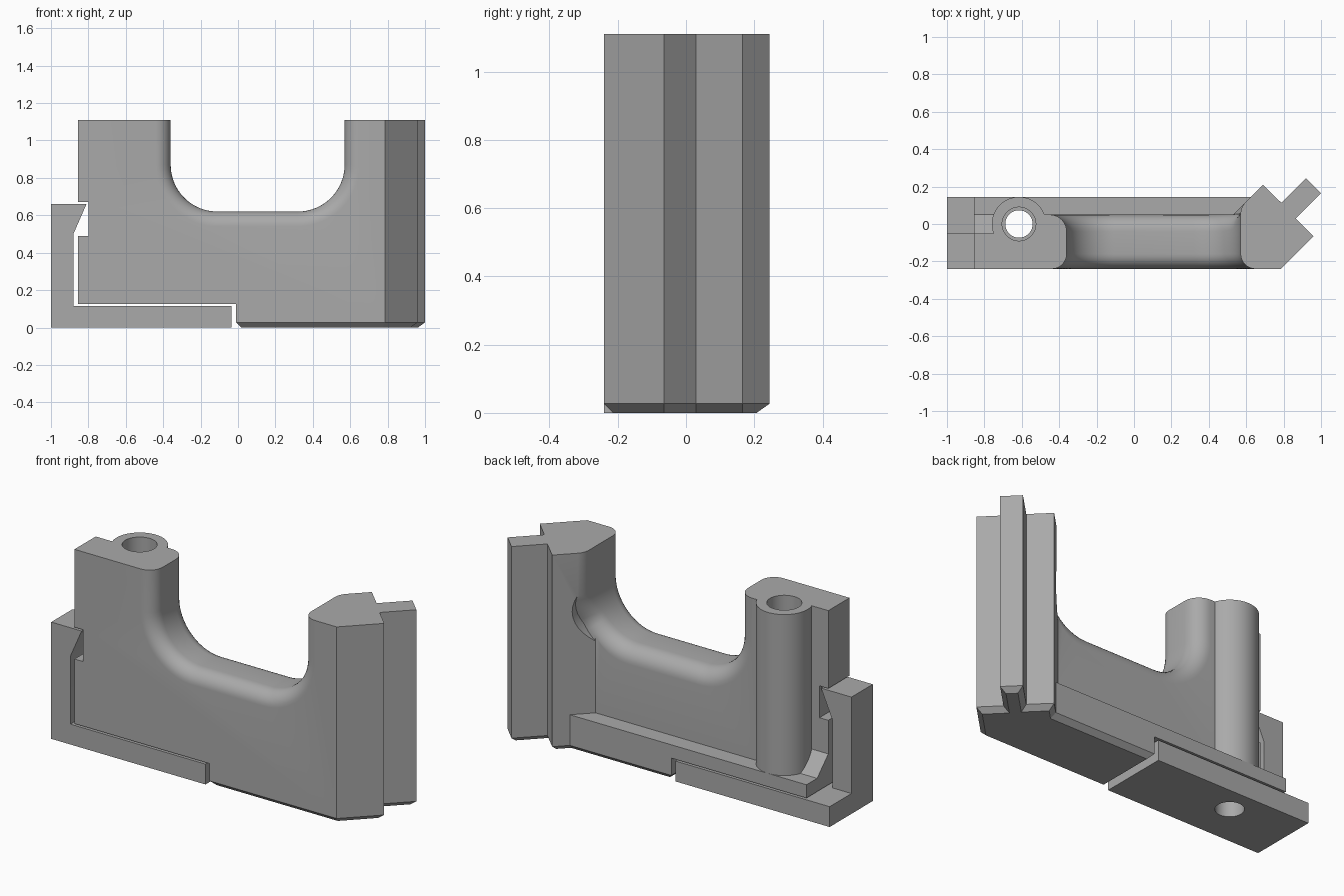
import bpy, bmesh, math
from mathutils import Vector

if "Cube" in bpy.data.objects:
    bpy.data.objects.remove(bpy.data.objects["Cube"], do_unlink=True)

grey = bpy.data.materials.new("plain grey")
grey.use_nodes = True
grey.diffuse_color = (0.4, 0.4, 0.4, 1)
grey.node_tree.nodes["Principled BSDF"].inputs["Base Color"].default_value = (0.4, 0.4, 0.4, 1)


def make_object(name, bm):
    bmesh.ops.recalc_face_normals(bm, faces=bm.faces)
    mesh = bpy.data.meshes.new(name)
    bm.to_mesh(mesh)
    bm.free()
    mesh.materials.append(grey)
    obj = bpy.data.objects.new(name, mesh)
    bpy.context.collection.objects.link(obj)
    return obj


def prism(name, outline, axis, low, high):
    """Extrude a 2D outline along one axis."""
    bm = bmesh.new()
    verts = []
    for a, b in outline:
        co = [a, b]
        co.insert(axis, low)
        verts.append(bm.verts.new(co))
    face = bm.faces.new(verts)
    new = bmesh.ops.extrude_face_region(bm, geom=[face])["geom"]
    shift = Vector((0, 0, 0))
    shift[axis] = high - low
    bmesh.ops.translate(bm, vec=shift, verts=[v for v in new if isinstance(v, bmesh.types.BMVert)])
    return make_object(name, bm)


def rect(a0, a1, b0, b1):
    return [(a0, b0), (a1, b0), (a1, b1), (a0, b1)]


def circle(x, y, r, n=64):
    return [(x + r * math.cos(math.tau * i / n), y + r * math.sin(math.tau * i / n)) for i in range(n)]


def combine(target, tool, operation):
    mod = target.modifiers.new("combine", 'BOOLEAN')
    mod.operation, mod.object, mod.solver = operation, tool, 'EXACT'
    bpy.context.view_layer.objects.active = target
    bpy.ops.object.modifier_apply(modifier=mod.name)
    bpy.data.objects.remove(tool, do_unlink=True)


def saddle_cutter():
    """U-shaped cutter that flares at front and back to round the rims."""
    mid, half, floor, corner, top = 0.105, 0.465, 0.62, 0.25, 1.3
    front, back, rim_f, rim_b, steps = -0.24, 0.05, 0.08, 0.09, 8
    # Each profile point: base position, outward normal, back turn angle, back edge y
    points = [(mid - half, top, -1, 0, math.pi / 2, back)]
    for side in (-1, 1):
        for i in range(17):
            t = i / 16 if side > 0 else 1 - i / 16
            nx, nz = side * math.sin(t * math.pi / 2), -math.cos(t * math.pi / 2)
            x = mid + side * (half - corner) + corner * nx
            z = floor + corner + corner * nz
            blend = t ** 4 if side > 0 else 0
            points.append((x, z, nx, nz, math.pi / 2 - blend * math.pi / 4, back + max(0, x - 0.53)))
    points.append((mid + half, top, 1, 0, math.pi / 4, back + mid + half - 0.53))

    bm = bmesh.new()
    rows = []
    for x, z, nx, nz, turn, edge in points:
        path = [(-0.5, rim_f)]
        for i in range(steps + 1):
            a = math.pi / 2 * (1 - i / steps)
            path.append((front + rim_f * (1 - math.sin(a)), rim_f * (1 - math.cos(a))))
        reach = rim_b * math.tan(turn / 2)
        for i in range(steps + 1):
            a = turn * i / steps
            path.append((edge - reach + rim_b * math.sin(a), rim_b * (1 - math.cos(a))))
        path.append((0.5, path[-1][1]))
        rows.append([bm.verts.new((x + nx * d, y, z + nz * d)) for y, d in path])
    for r0, r1 in zip(rows, rows[1:] + rows[:1]):
        for i in range(len(r0) - 1):
            bm.faces.new((r0[i], r0[i + 1], r1[i + 1], r1[i]))
    bm.faces.new([r[0] for r in rows])
    bm.faces.new([r[-1] for r in rows])
    return make_object("saddle_cutter", bm)


def shade(obj):
    bpy.ops.object.select_all(action='DESELECT')
    obj.select_set(True)
    bpy.context.view_layer.objects.active = obj
    bpy.ops.object.shade_smooth_by_angle(angle=math.radians(30))


HEIGHT, BORE_X = 1.11, -0.615

# Main body: plan outline with the keyed column on the left side
plan = [(-0.855, -0.24), (0.785, -0.24), (0.96, -0.065), (0.865, 0.03), (1, 0.165),
        (0.92, 0.245), (0.788, 0.113), (0.69, 0.21), (0.53, 0.05),
        (BORE_X, 0.05), (BORE_X, -0.05), (-0.855, -0.05)]
body = prism("main_body", plan, 2, 0, HEIGHT)
combine(body, saddle_cutter(), 'DIFFERENCE')

# Back ledge with sloped foot, and the bored post
ledge = [(-0.15, 0), (0.145, 0), (0.145, 0.2), (0.05, 0.2), (-0.05, 0.3), (-0.15, 0.3)]
combine(body, prism("ledge", ledge, 0, -0.855, 0.65), 'UNION')
combine(body, prism("post", circle(BORE_X, 0, 0.145), 2, 0.05, HEIGHT), 'UNION')
combine(body, prism("bore", circle(BORE_X, 0, 0.09), 2, -0.5, 2), 'DIFFERENCE')

# Clearance for the clip: step underneath and side notch
combine(body, prism("step", rect(-2, -0.01, -1, 0.125), 1, -1, 1), 'DIFFERENCE')
combine(body, prism("notch", rect(-2, -0.8, 0.49, 0.67), 1, -1, 1), 'DIFFERENCE')

# Chamfer round the foot
bm = bmesh.new()
bm.from_mesh(body.data)
bmesh.ops.remove_doubles(bm, verts=bm.verts, dist=0.0002)
bmesh.ops.dissolve_limit(bm, angle_limit=0.005, verts=bm.verts, edges=bm.edges)
foot = [e for e in bm.edges if all(abs(v.co.z) < 0.001 for v in e.verts)]
bmesh.ops.bevel(bm, geom=foot, offset=0.027, offset_type='OFFSET', segments=1, affect='EDGES')
bm.to_mesh(body.data)
bm.free()
shade(body)

# Angled clip: base plate and hooked wall
clip = prism("clip", rect(-1, -0.035, 0, 0.115), 1, -0.24, 0.145)
hook = [(-1, 0), (-0.88, 0), (-0.88, 0.5), (-0.81, 0.66), (-1, 0.66)]
combine(clip, prism("hook", hook, 1, -0.24, -0.05), 'UNION')
combine(clip, prism("screw_hole", circle(BORE_X, 0, 0.073), 2, -0.5, 0.5), 'DIFFERENCE')
shade(clip)
